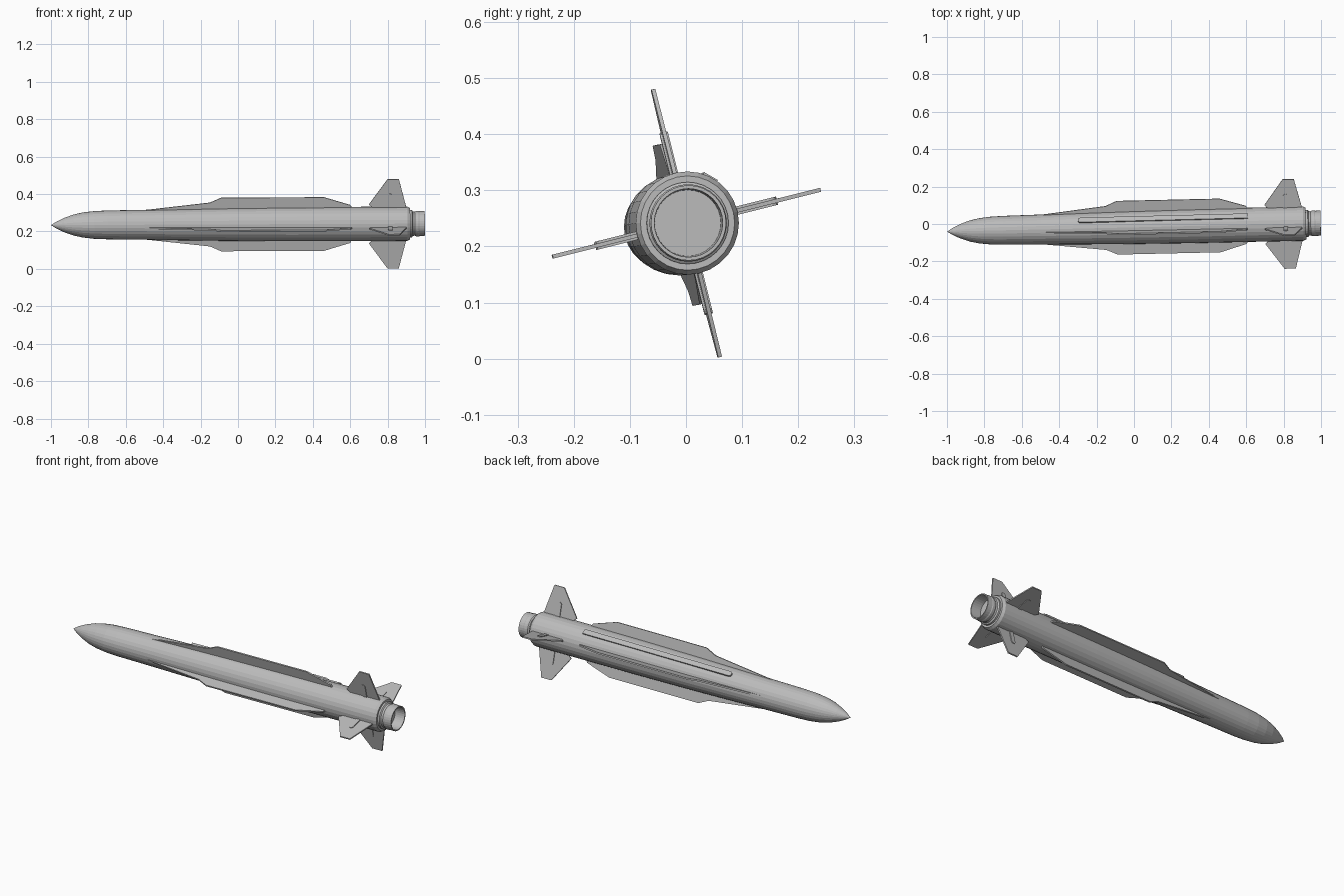
import bpy
import bmesh
from math import cos, sin, pi, radians
from mathutils import Matrix, Vector

if "Cube" in bpy.data.objects:
    bpy.data.objects.remove(bpy.data.objects["Cube"])

grey = bpy.data.materials.new("light grey")
grey.use_nodes = True
grey.diffuse_color = (0.5, 0.5, 0.5, 1)
grey.node_tree.nodes["Principled BSDF"].inputs["Base Color"].default_value = (0.5, 0.5, 0.5, 1)

# The body axis runs along x, nose at -x, slightly yawed and pitched
AXIS = (Matrix.Translation((0, -0.018, 0.238))
        @ Matrix.Rotation(0.0225, 4, "Z") @ Matrix.Rotation(-0.004, 4, "Y"))
ROLL = radians(14)


def finish(name, bm, roll=0.0):
    bmesh.ops.recalc_face_normals(bm, faces=bm.faces)
    mesh = bpy.data.meshes.new(name)
    bm.to_mesh(mesh)
    bm.free()
    mesh.materials.append(grey)
    obj = bpy.data.objects.new(name, mesh)
    obj.matrix_world = AXIS @ Matrix.Rotation(roll, 4, "X")
    bpy.context.collection.objects.link(obj)
    return obj


def lathe(name, profile, sides=28):
    """Spin an (x, radius) profile around the body axis."""
    bm = bmesh.new()
    rings = []
    for x, r in profile:
        if r == 0:
            rings.append([bm.verts.new((x, 0, 0))] * sides)
        else:
            rings.append([bm.verts.new((x, r * cos(2 * pi * i / sides), r * sin(2 * pi * i / sides)))
                          for i in range(sides)])
    for a, b in zip(rings, rings[1:]):
        for i in range(sides):
            j = (i + 1) % sides
            bm.faces.new(list(dict.fromkeys((a[i], a[j], b[j], b[i]))))
    return finish(name, bm)


def plate(name, outline, thickness, roll):
    """Extrude an (x, radius) outline into a flat radial plate."""
    bm = bmesh.new()
    face = bm.faces.new([bm.verts.new((x, -thickness / 2, r)) for x, r in outline])
    out = bmesh.ops.extrude_face_region(bm, geom=[face])
    moved = [v for v in out["geom"] if isinstance(v, bmesh.types.BMVert)]
    bmesh.ops.translate(bm, verts=moved, vec=Vector((0, thickness, 0)))
    return finish(name, bm, roll)


# Fuselage with ogive nose and chamfered tail
lathe("body", [(-1, 0), (-0.97, 0.019), (-0.93, 0.038), (-0.88, 0.056), (-0.83, 0.067),
               (-0.77, 0.074), (-0.7, 0.077), (-0.5, 0.08), (-0.3, 0.084), (-0.05, 0.088),
               (0.3, 0.091), (0.905, 0.092), (0.92, 0.084), (0.92, 0)])

# Hollow exhaust nozzle with raised bands
lathe("nozzle", [(0.915, 0.073), (0.93, 0.073), (0.935, 0.066), (0.945, 0.064), (0.952, 0.068),
                 (0.965, 0.069), (0.97, 0.067), (0.998, 0.067), (0.998, 0.061),
                 (0.94, 0.059), (0.94, 0)], 32)

# Four long wings and four tail fins, each fin with a rib on both sides
wing = [(-0.52, 0.07), (-0.5, 0.08), (-0.15, 0.12), (-0.09, 0.147),
        (0.46, 0.147), (0.6, 0.104), (0.62, 0.07)]
fin = [(0.73, 0.08), (0.70, 0.107), (0.80, 0.246), (0.86, 0.246), (0.9, 0.09), (0.9, 0.08)]
rib = [(0.8, 0.08), (0.8, 0.157), (0.804, 0.164), (0.812, 0.167),
       (0.82, 0.164), (0.824, 0.157), (0.824, 0.08)]
for i, side in enumerate(("top", "right", "bottom", "left")):
    angle = ROLL + i * pi / 2
    plate(side + "_wing", wing, 0.008, angle)
    plate(side + "_tail_fin", fin, 0.007, angle)
    plate(side + "_fin_rib", rib, 0.015, angle)

# Raised cable duct with a rounded front end
bm = bmesh.new()
half = 0.014
outline = [(0.61, -half), (0.61, half)]
outline += [(-0.285 - half * sin(a * pi / 6), half * cos(a * pi / 6)) for a in range(7)]
face = bm.faces.new([bm.verts.new((x, y, 0.08)) for x, y in outline])
out = bmesh.ops.extrude_face_region(bm, geom=[face])
for v in out["geom"]:
    if isinstance(v, bmesh.types.BMVert):
        v.co.z = 0.093 if v.co.x < 0 else 0.098
finish("cable_duct", bm, radians(-30))
